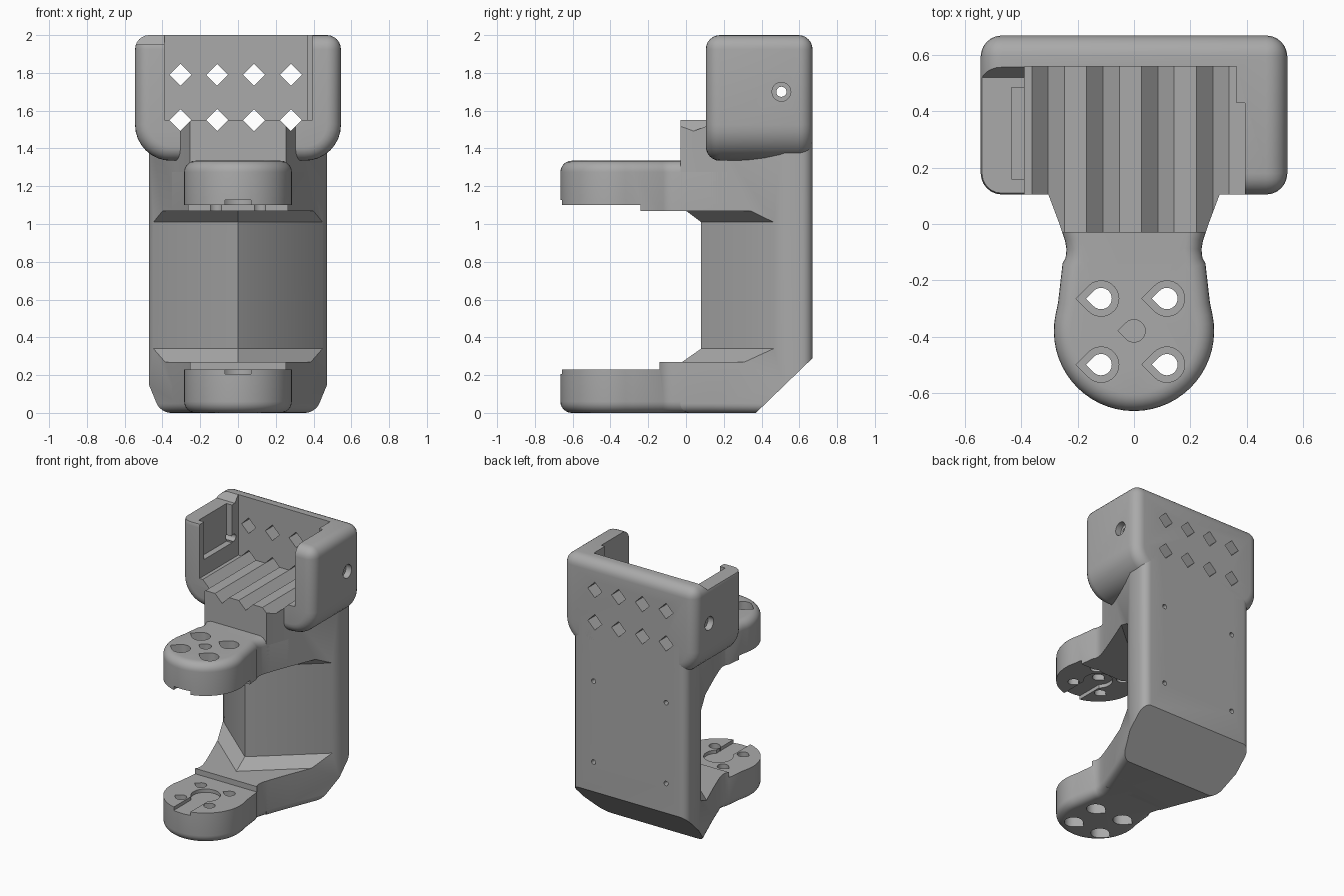
import bpy, bmesh
from math import radians, sin, cos, pi
from mathutils import Vector, Matrix

old = bpy.data.objects.get("Cube")
if old:
    bpy.data.objects.remove(old)

grey = bpy.data.materials.new("plain grey")
grey.use_nodes = True
grey.diffuse_color = (0.4, 0.4, 0.4, 1)
grey.node_tree.nodes["Principled BSDF"].inputs["Base Color"].default_value = (0.4, 0.4, 0.4, 1)


def finish(bm, name):
    bmesh.ops.recalc_face_normals(bm, faces=bm.faces)
    mesh = bpy.data.meshes.new(name)
    bm.to_mesh(mesh)
    bm.free()
    mesh.materials.append(grey)
    ob = bpy.data.objects.new(name, mesh)
    bpy.context.collection.objects.link(ob)
    return ob


def loft(layers):
    """Solid through matching plan outlines, given as (z, outline)."""
    bm = bmesh.new()
    rings = [[bm.verts.new((x, y, z)) for x, y in pts] for z, pts in layers]
    n = len(rings[0])
    for a, b in zip(rings, rings[1:]):
        for i in range(n):
            bm.faces.new((a[i], a[(i + 1) % n], b[(i + 1) % n], b[i]))
    bm.faces.new(rings[0])
    bm.faces.new(rings[-1])
    bmesh.ops.recalc_face_normals(bm, faces=bm.faces)
    return bm


def prism(pts, z0, z1):
    return loft([(z0, pts), (z1, pts)])


def box(x0, x1, y0, y1, z0, z1):
    return prism([(x0, y0), (x1, y0), (x1, y1), (x0, y1)], z0, z1)


def round_edges(bm, test, size, segments=6):
    edges = [e for e in bm.edges if test(e.verts[0].co, e.verts[1].co)]
    bmesh.ops.bevel(bm, geom=edges, offset=size, segments=segments, profile=0.5, affect='EDGES')


def cut(ob, bm):
    tool = finish(bm, "cutter")
    tool.hide_render = True
    mod = ob.modifiers.new("cut", 'BOOLEAN')
    mod.operation = 'DIFFERENCE'
    mod.solver = 'EXACT'
    mod.object = tool
    bpy.context.view_layer.objects.active = ob
    bpy.ops.object.modifier_apply(modifier=mod.name)
    bpy.data.objects.remove(tool)


def mirrored(half):
    """Close a right-hand outline with its mirror image."""
    return half + [(-x, y) for x, y in reversed(half) if x > 0.001]


def teardrop(x, y, r, z0, z1):
    pts = [(x + r * cos(a), y + r * sin(a))
           for a in (radians(-135 + 270 * i / 20) for i in range(21))]
    return prism(pts + [(x - r * 1.414, y)], z0, z1)


def rod(axis, at, r0, r1, depth):
    """Round or four-sided cutter along x or y."""
    bm = bmesh.new()
    turn = Matrix.Rotation(pi / 2, 4, 'Y' if axis == 'x' else 'X')
    bmesh.ops.create_cone(bm, cap_ends=True, segments=20, radius1=r0, radius2=r1,
                          depth=depth, matrix=Matrix.Translation(at) @ turn)
    return bm


# Arms: rounded tongue with a narrow neck that flares into the column
flare = [(0.35, 0.22), (0.31, 0.12), (0.265, 0), (0.245, -0.06), (0.24, -0.09),
         (0.243, -0.12), (0.254, -0.14), (0.27, -0.28)]
tip = [(0.285 * cos(a), -0.38 + 0.285 * sin(a))
       for a in (radians(12 - 102 * i / 16) for i in range(17))]
plan = mirrored(flare + tip)


def make_arm(name, z0, z1, rim, trim, slot, bore):
    bm = prism(plan, z0, z1)
    round_edges(bm, lambda a, b: abs(a.z - rim) < 0.001 and abs(b.z - rim) < 0.001, 0.06)
    ob = finish(bm, name)
    cut(ob, box(-1, 1, -1, *trim))
    # Keyhole recess on the inner face
    cut(ob, prism([(0.1 * cos(i * pi / 12), -0.38 + 0.1 * sin(i * pi / 12))
                   for i in range(24)], *slot))
    cut(ob, box(-0.068, 0.068, -0.8, -0.38, *slot))
    # Four teardrop holes with counterbores on the outer face
    for x in (-0.117, 0.117):
        for y in (-0.265, -0.5):
            cut(ob, teardrop(x, y, 0.038, z0 - 0.1, z1 + 0.1))
            cut(ob, teardrop(x, y, 0.063, *bore))
    return ob


lower = make_arm("lower_arm", 0, 0.27, 0, (-0.14, 0.23, 0.4), (0.205, 0.4), (-0.1, 0.1))
upper = make_arm("upper_arm", 1.07, 1.335, 1.335, (-0.24, 0.9, 1.10), (0.9, 1.127), (1.235, 1.5))
cut(upper, teardrop(0, -0.38, 0.04, 1, 1.5))

# Column: flared plan, rounded back, chamfered foot
bm = prism(mirrored([(0.47, 0.67), (0.47, 0.52), (0.31, 0.12), (0.265, 0), (0.255, -0.03)]), 0, 1.55)
round_edges(bm, lambda a, b: a.y > 0.66 and b.y > 0.66 and abs(a.x - b.x) < 0.001, 0.06)
round_edges(bm, lambda a, b: a.z < 0.001 and b.z < 0.001, 0.05)
cutoff = bmesh.ops.bisect_plane(bm, geom=bm.verts[:] + bm.edges[:] + bm.faces[:],
                                plane_co=Vector((0, 0.37, 0)), plane_no=Vector((0, 0.29, -0.30)),
                                clear_outer=True)
bmesh.ops.holes_fill(bm, edges=[e for e in bm.edges if e.is_boundary])
column = finish(bm, "column")


# Opening between the arms, leaving a pointed front ridge
def chevron(apex):
    return [(0, apex), (0.7, apex + 0.6), (0.7, -1), (-0.7, -1), (-0.7, apex + 0.6)]


cut(column, loft([(0.27, chevron(-0.02)), (0.34, chevron(0.08)),
                  (1.01, chevron(0.08)), (1.07, chevron(0))]))
for x in (-0.305, 0.29):
    for z in (0.51, 1.11):
        cut(column, rod('y', (x, 0.67, z), 0.017, 0.017, 0.2))

# Holder: rounded tray, open at the front and top
bm = box(-0.545, 0.545, 0.105, 0.67, 1.335, 2)
round_edges(bm, lambda a, b: a.z < 1.34 and b.z < 1.34 and abs(a.x - b.x) < 0.001, 0.19, 8)
sharp = [e for e in bm.edges if e.calc_face_angle(0) > 0.7]
bmesh.ops.bevel(bm, geom=sharp, offset=0.075, segments=6, profile=0.5, affect='EDGES')
holder = finish(bm, "holder")
cut(holder, box(-0.39, 0.365, -0.5, 0.56, 1.55, 2.2))
cut(holder, box(0.3, 0.395, -0.5, 0.43, 1.55, 2.2))
cut(holder, box(-0.435, -0.3, 0.16, 0.485, 1.67, 2.2))
# Lowered right wall with a sloping end
cut(holder, loft([(1.95, [(-0.7, 0), (-0.38, 0), (-0.38, 0.52), (-0.7, 0.52)]),
                  (2.01, [(-0.7, 0), (-0.38, 0), (-0.38, 0.565), (-0.7, 0.565)])]))
# Countersunk side holes
for s in (-1, 1):
    cut(holder, rod('x', (s * 0.46, 0.505, 1.7), 0.027, 0.027, 0.5))
    cut(holder, rod('x', (s * 0.56, 0.505, 1.7), 0.05, 0.05, 0.12))

# Diamond channels through the floor and back wall
for x in (-0.305, -0.11, 0.085, 0.28):
    for z in (1.55, 1.79):
        for ob in (column, holder):
            if ob == holder or z < 1.6:
                bm = bmesh.new()
                bmesh.ops.create_cone(bm, cap_ends=True, segments=4, radius1=0.058, radius2=0.058,
                                      depth=1.2, matrix=Matrix.Translation((x, 0.3, z))
                                      @ Matrix.Rotation(pi / 2, 4, 'X'))
                cut(ob, bm)

# Smooth the rounded edges
bpy.ops.object.select_all(action='DESELECT')
for ob in (lower, upper, column, holder):
    ob.select_set(True)
bpy.context.view_layer.objects.active = column
bpy.ops.object.shade_smooth_by_angle(angle=radians(28))
